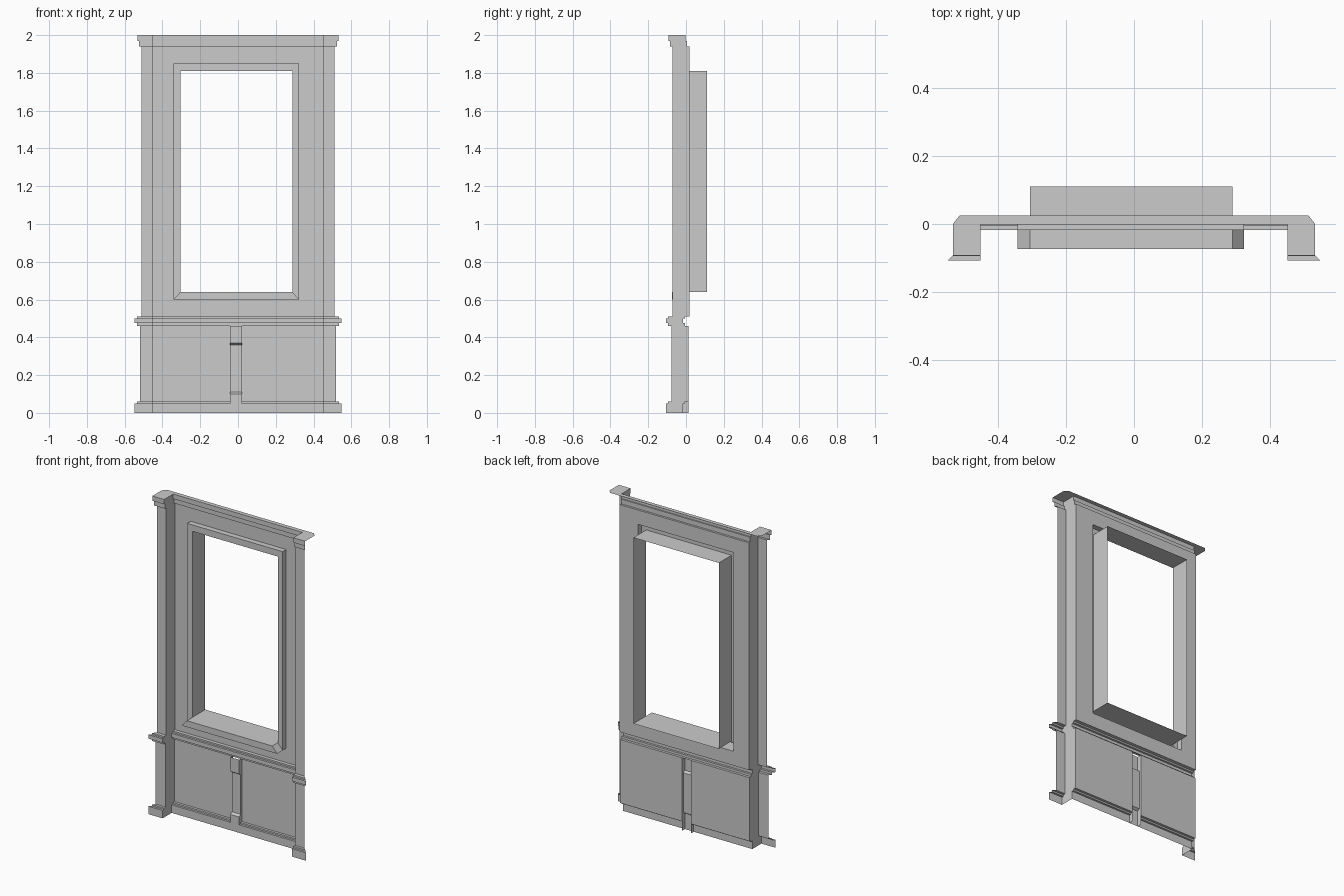
import bpy, bmesh

if "Cube" in bpy.data.objects:
    bpy.data.objects.remove(bpy.data.objects["Cube"])

# Key dimensions
END, INNER = 0.512, 0.45            # pilaster outer and inner x
PIL_Y, PANEL_Y = -0.072, 0.018      # pilaster front and panel front
SX0, SX1 = -0.042, 0.02             # centre stile
OUT = (-0.342, 0.323, 0.60, 1.85)   # trim outer x0, x1, z0, z1
INN = (-0.305, 0.289, 0.64, 1.81)   # opening x0, x1, z0, z1
TRIM_Y, SILL_Y, BACK_Y = -0.017, -0.073, 0.11


def make(name, faces):
    bm = bmesh.new()
    for f in faces:
        bm.faces.new([bm.verts.new(p) for p in f])
    bmesh.ops.remove_doubles(bm, verts=bm.verts, dist=1e-5)
    bmesh.ops.recalc_face_normals(bm, faces=bm.faces)
    me = bpy.data.meshes.new(name)
    bm.to_mesh(me)
    bm.free()
    ob = bpy.data.objects.new(name, me)
    bpy.context.collection.objects.link(ob)
    return ob


def strip(a, b):
    """Quads joining two equal-length point rows."""
    return [(a[i], a[i + 1], b[i + 1], b[i]) for i in range(len(a) - 1)]


def rect(r, y):
    x0, x1, z0, z1 = r
    return [(x0, y, z0), (x1, y, z0), (x1, y, z1), (x0, y, z1), (x0, y, z0)]


def pilaster_row(d, z, s):
    return [(s * (END + d), PIL_Y - d, z), (s * INNER, PIL_Y - d, z),
            (s * INNER, PANEL_Y - d, z)]


def sweep(name, prof, spans):
    """Sweep an (offset, z) profile over both pilasters and the panel spans."""
    faces = []
    for (d0, z0), (d1, z1) in zip(prof, prof[1:]):
        for s in (-1, 1):
            faces += strip(pilaster_row(d0, z0, s), pilaster_row(d1, z1, s))
        for x0, x1 in spans:
            faces += strip([(x0, PANEL_Y - d0, z0), (x1, PANEL_Y - d0, z0)],
                           [(x0, PANEL_Y - d1, z1), (x1, PANEL_Y - d1, z1)])
    return make(name, faces)


# Base moulding and lower panels, split by the stile
full = [(-INNER, INNER)]
split = [(-INNER, SX0), (SX1, INNER)]
sweep("base_and_lower_panels",
      [(.035, 0), (.035, .05), (.022, .05), (.022, .06), (.006, .06), (.006, .46)], split)

# Middle rail moulding
sweep("middle_rail", [(.006, .46), (.022, .46), (.022, .475), (.035, .475),
                      (.035, .50), (.022, .50), (.022, .51), (0, .51)], full)

# Upper pilasters
sweep("upper_pilasters", [(0, .51), (0, 1.94)], [])

# Upper panel around the window
hole = rect(OUT, PANEL_Y)
make("upper_panel", strip(rect((-INNER, INNER, .51, 1.94), PANEL_Y), hole))

# Cornice with top cap
sweep("cornice", [(0, 1.94), (.013, 1.94), (.013, 1.97), (.02, 1.97), (.02, 2.0)], full)
d, b = .02, .025
half = [(END + d, 0), (END + d, PIL_Y - d), (INNER, PIL_Y - d), (INNER, PANEL_Y - d)]
cap = [(END, b)] + half + [(-x, y) for x, y in reversed(half)] + [(-END, b)]
make("cornice_cap", [[(x, y, 2.0) for x, y in cap]])

# Centre stile with recessed middle
sp = [(-.017, 0), (-.017, .10), (-.002, .11), (-.002, .36), (-.017, .37), (-.017, .46)]
rows = [[(SX0, PANEL_Y - .006, z), (SX0, y, z), (SX1, y, z), (SX1, PANEL_Y - .006, z)]
        for y, z in sp]
make("centre_stile", [f for r0, r1 in zip(rows, rows[1:]) for f in strip(r0, r1)])

# Window trim and deep reveal; the lower trim side is the projecting sill
front_out, front_in = rect(OUT, TRIM_Y), rect(INN, TRIM_Y)
make("window_trim", strip(hole, front_out) + strip(front_out, front_in)[1:])
make("window_reveal", strip(front_in, rect(INN, BACK_Y)))

# Projecting sill with mitred ends
x0, x1, z0, _ = OUT
u0, u1, w0, _ = INN
loop = [(x0, z0), (x1, z0), (u1, w0), (u0, w0), (x0, z0)]
sill_b = [(x, TRIM_Y, z) for x, z in loop]
sill_f = [(x, SILL_Y, z) for x, z in loop]
make("window_sill", strip(sill_b, sill_f) + [sill_f[:4]])
